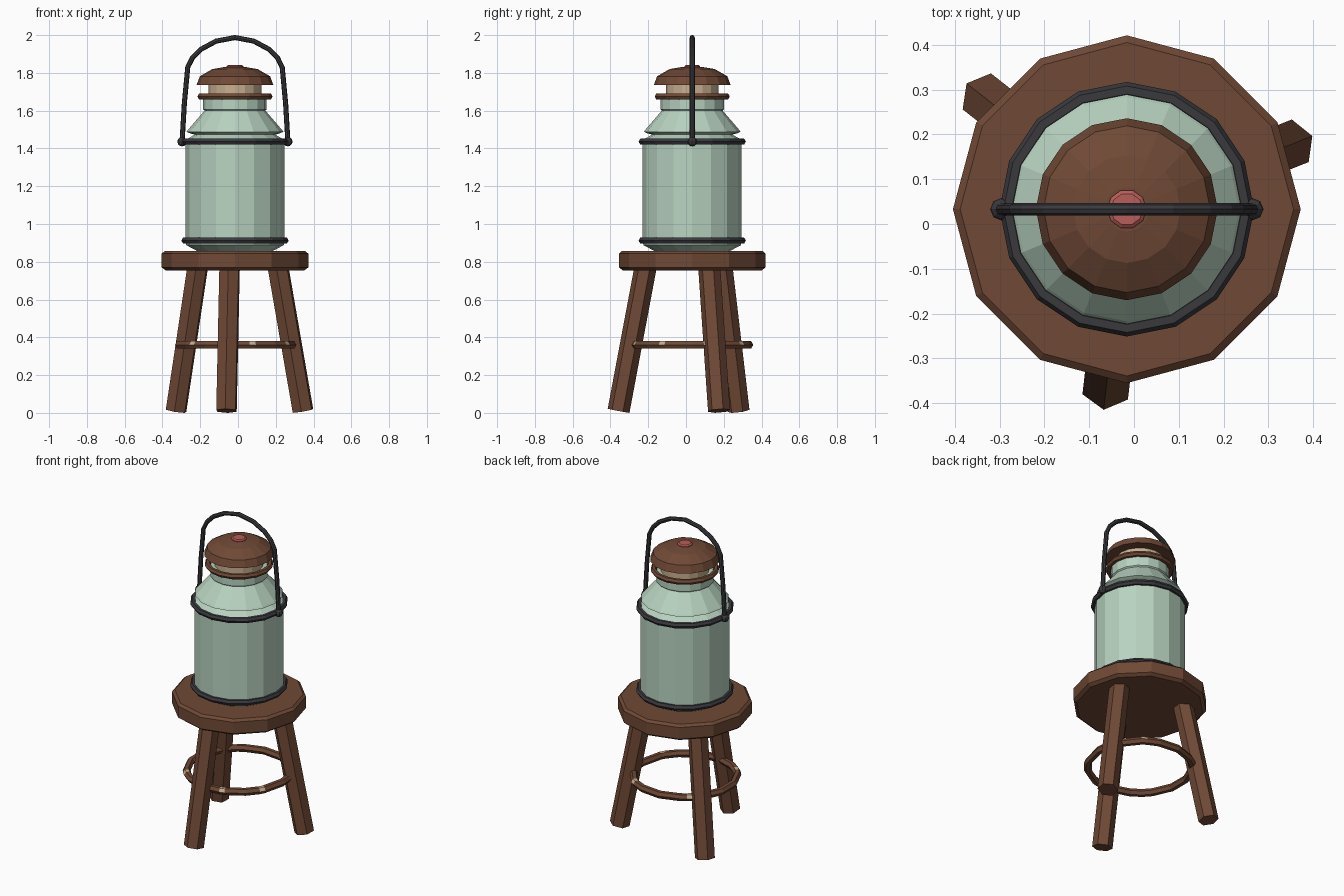
import bpy, bmesh, math
from mathutils import Vector

cube = bpy.data.objects.get("Cube")
if cube:
    bpy.data.objects.remove(cube)

CX, CY = -0.016, 0.033          # shared axis of stool and can


def material(name, rgb):
    m = bpy.data.materials.new(name)
    m.use_nodes = True
    m.diffuse_color = (*rgb, 1)
    bsdf = m.node_tree.nodes["Principled BSDF"]
    bsdf.inputs["Base Color"].default_value = (*rgb, 1)
    bsdf.inputs["Roughness"].default_value = 0.8
    return m


MINT = material("mint enamel", (0.48, 0.65, 0.53))
WOOD = material("brown wood", (0.16, 0.066, 0.036))
IRON = material("dark iron", (0.042, 0.041, 0.048))
PINK = material("pink knob", (0.48, 0.11, 0.10))
TAN = material("pale tan", (0.58, 0.43, 0.28))


def finish(name, bm, *mats):
    bmesh.ops.recalc_face_normals(bm, faces=bm.faces)
    mesh = bpy.data.meshes.new(name)
    bm.to_mesh(mesh)
    bm.free()
    for m in mats:
        mesh.materials.append(m)
    ob = bpy.data.objects.new(name, mesh)
    bpy.context.collection.objects.link(ob)
    return ob


def skin(bm, rings, closed):
    """Join successive vertex rings with quads, capping the ends if open."""
    pairs = list(zip(rings, rings[1:] + rings[:1])) if closed else list(zip(rings, rings[1:]))
    rows = []
    for a, b in pairs:
        n = len(a)
        rows.append([bm.faces.new((a[i], a[(i + 1) % n], b[(i + 1) % n], b[i])) for i in range(n)])
    if not closed:
        bm.faces.new(rings[0])
        bm.faces.new(rings[-1])
    return rows


def lathe(name, profile, sides, mat):
    bm = bmesh.new()
    rings = []
    for r, z in profile:
        rings.append([bm.verts.new((CX + r * math.cos(math.tau * i / sides),
                                    CY + r * math.sin(math.tau * i / sides), z))
                      for i in range(sides)])
    skin(bm, rings, False)
    return finish(name, bm, mat)


def hoop(name, major, minor, z, angles, mat, sides=6):
    """Horizontal ring; angles are the stations in degrees."""
    bm = bmesh.new()
    rings = []
    for a in angles:
        t = math.radians(a)
        ring = []
        for j in range(sides):
            p = math.tau * j / sides
            r = major + minor * math.cos(p)
            ring.append(bm.verts.new((CX + r * math.cos(t), CY + r * math.sin(t),
                                      z + minor * math.sin(p))))
        rings.append(ring)
    return bm, skin(bm, rings, True)


def tube(name, points, radius, sides, mat, side_axis):
    """Sweep a polygon along points; side_axis orients the section."""
    bm = bmesh.new()
    pts = [Vector(p) for p in points]
    rings = []
    for i, p in enumerate(pts):
        d = (pts[min(i + 1, len(pts) - 1)] - pts[max(i - 1, 0)]).normalized()
        u = (side_axis - d * side_axis.dot(d)).normalized()
        v = d.cross(u)
        rings.append([bm.verts.new(p + radius * (u * math.cos(math.tau * j / sides)
                                                 + v * math.sin(math.tau * j / sides)))
                      for j in range(sides)])
    skin(bm, rings, False)
    return finish(name, bm, mat)


# Stool seat with chamfered rims
lathe("seat", [(0.368, 0.755), (0.388, 0.77), (0.388, 0.843), (0.372, 0.857)], 12, WOOD)

# Three splayed legs, cut square to their length
for name, dx, dy in (("front_leg", -0.045, -0.39),
                     ("back_right_leg", -0.312, 0.245),
                     ("back_left_leg", 0.36, 0.142)):
    foot = (CX + dx, CY + dy, 0.011)
    top = (CX + dx * 0.62, CY + dy * 0.62, 0.8)
    tube(name, [foot, top], 0.059, 6, WOOD, Vector((dx, dy, 0)))

# Stretcher hoop with small pale worn patches
worn = [14, 55, 130, 225, 287, 330]
half = 3
stations = sorted(set([a for a in range(0, 360, 24) if all(abs(a - w) > 8 for w in worn)]
                      + [w + s for w in worn for s in (-half, half)]))
bm, rows = hoop("stretcher", 0.302, 0.023, 0.36, stations, WOOD)
for a, row in zip(stations, rows):
    if a + half in worn:
        for f in row[:2]:
            f.material_index = 1
finish("stretcher_hoop", bm, WOOD, TAN)

# Can body, shoulder and neck
lathe("can_body", [(0.2, 0.857), (0.258, 0.888), (0.262, 0.91), (0.262, 1.445),
                   (0.205, 1.478)], 16, MINT)
lathe("can_shoulder", [(0.2, 1.47), (0.238, 1.48), (0.256, 1.488), (0.25, 1.497),
                       (0.158, 1.604)], 16, MINT)
lathe("can_neck", [(0.158, 1.598), (0.168, 1.607), (0.168, 1.668)], 16, MINT)

# Hoops around the can and collar
even = [22.5 * i for i in range(16)]
for name, major, minor, z, mat in (("lower_band", 0.266, 0.018, 0.912, IRON),
                                   ("upper_band", 0.266, 0.018, 1.436, IRON),
                                   ("collar_ring", 0.182, 0.017, 1.675, WOOD)):
    bm, rows = hoop(name, major, minor, z, even, mat)
    finish(name, bm, mat)

# Stopper, lid and knob
lathe("stopper", [(0.14, 1.66), (0.14, 1.74)], 16, TAN)
lathe("lid", [(0.15, 1.738), (0.203, 1.737), (0.186, 1.782), (0.12, 1.82), (0.05, 1.832)],
      16, WOOD)
lathe("lid_knob", [(0.036, 1.815), (0.044, 1.822), (0.044, 1.836), (0.036, 1.842)], 10, PINK)

# Bail handle, mirrored about the can axis
half_arch = [(0.28, 1.436), (0.268, 1.64), (0.25, 1.83), (0.225, 1.88), (0.18, 1.925),
             (0.1, 1.968)]
arch = [(-x, z) for x, z in half_arch] + [(0, 1.987)] + half_arch[::-1]
tube("handle", [(CX + x, CY, z) for x, z in arch], 0.0135, 8, IRON, Vector((0, 1, 0)))

# Handle pivots
for name, s in (("right_pivot", -1), ("left_pivot", 1)):
    bm = bmesh.new()
    bmesh.ops.create_uvsphere(bm, u_segments=8, v_segments=6, radius=0.025)
    bmesh.ops.translate(bm, verts=bm.verts, vec=(CX + s * 0.28, CY, 1.436))
    finish(name, bm, IRON)
